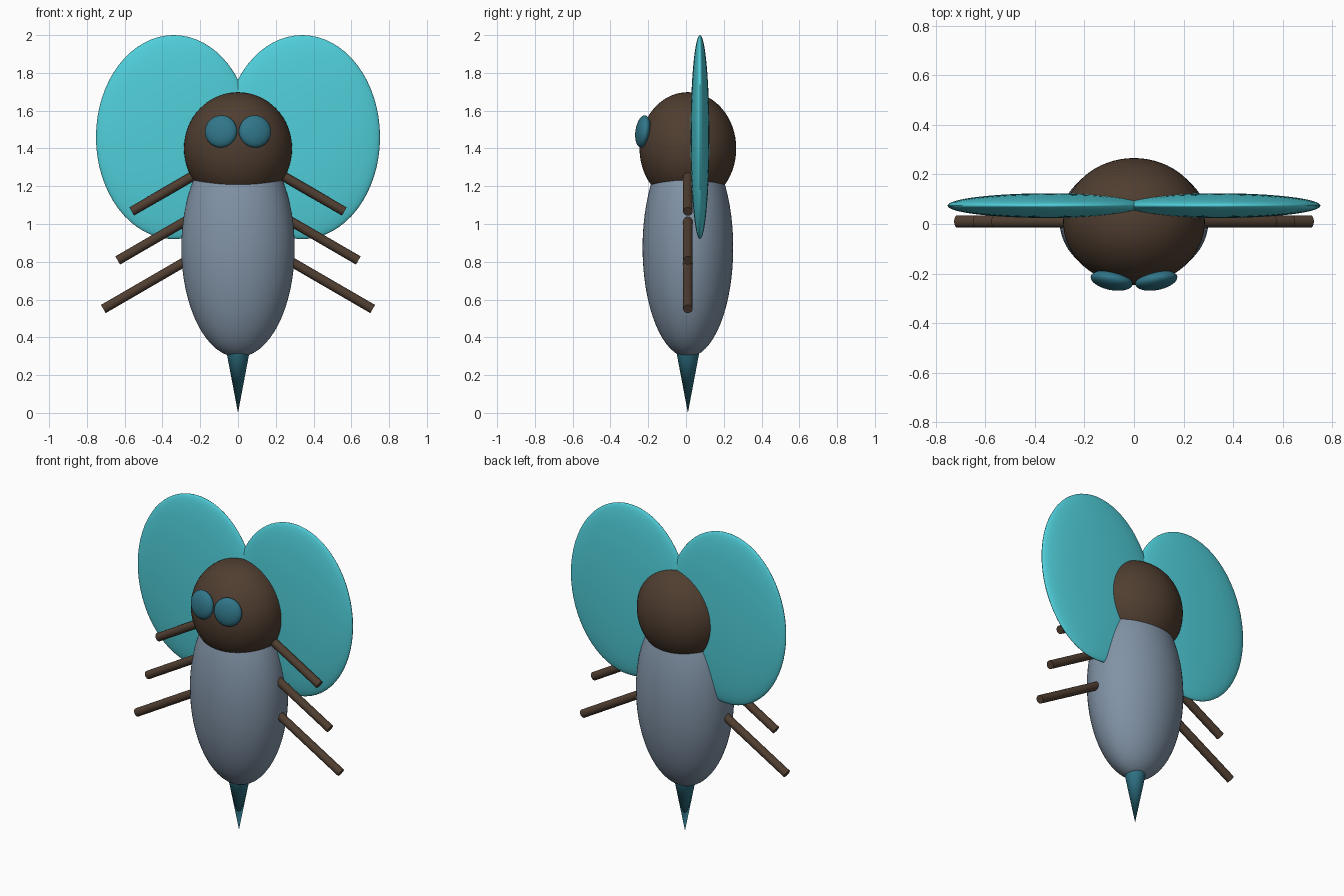
import bpy
from math import radians
from mathutils import Vector

if "Cube" in bpy.data.objects:
    bpy.data.objects.remove(bpy.data.objects["Cube"])

Y = 0.01  # depth of the body axis


def material(name, rgb):
    mat = bpy.data.materials.new(name)
    mat.diffuse_color = (*rgb, 1)
    mat.use_nodes = True
    mat.node_tree.nodes["Principled BSDF"].inputs["Base Color"].default_value = mat.diffuse_color
    return mat


brown = material("brown", (0.08, 0.048, 0.03))
slate = material("slate", (0.22, 0.29, 0.38))
cyan = material("cyan", (0.08, 0.62, 0.70))
teal = material("teal", (0.03, 0.18, 0.25))


def finish(name, mat):
    ob = bpy.context.object
    ob.name = name
    ob.data.materials.append(mat)
    bpy.ops.object.transform_apply(location=False, rotation=False, scale=True)
    bpy.ops.object.shade_smooth_by_angle(angle=radians(40))
    return ob


def ellipsoid(name, centre, radii, mat, rot=(0, 0, 0)):
    bpy.ops.mesh.primitive_uv_sphere_add(segments=64, ring_count=32, location=centre, rotation=rot)
    bpy.context.object.scale = radii
    return finish(name, mat)


def rod(name, start, end, radius, mat):
    start, end = Vector(start), Vector(end)
    axis = end - start
    bpy.ops.mesh.primitive_cylinder_add(
        vertices=32, radius=radius, depth=axis.length, location=(start + end) / 2,
        rotation=axis.to_track_quat('Z', 'Y').to_euler())
    return finish(name, mat)


# Body and head
ellipsoid("body", (0, Y, 0.875), (0.30, 0.24, 0.58), slate)
ellipsoid("head", (0, Y, 1.40), (0.286, 0.256, 0.298), brown)

# Stinger, point down, base buried in the body
bpy.ops.mesh.primitive_cone_add(vertices=48, radius1=0, radius2=0.068, depth=0.36,
                                location=(0, Y, 0.18))
finish("stinger", teal)

# Mirrored wings, eyes and legs
leg_tips = {"upper": (0.563, 1.066), "middle": (0.637, 0.807), "lower": (0.713, 0.55)}
for side, s in (("right", 1), ("left", -1)):
    ellipsoid(f"{side}_wing", (s * 0.34, 0.074, 1.46), (0.412, 0.05, 0.54), cyan)
    ellipsoid(f"{side}_eye", (s * 0.09, -0.228, 1.49), (0.086, 0.037, 0.086), teal,
              (radians(-8), 0, s * radians(11)))
    for level, (x, z) in leg_tips.items():
        inner = 0.18
        rod(f"{side}_{level}_leg", (s * inner, Y, z + (x - inner) * 0.58), (s * x, Y, z), 0.025, brown)
